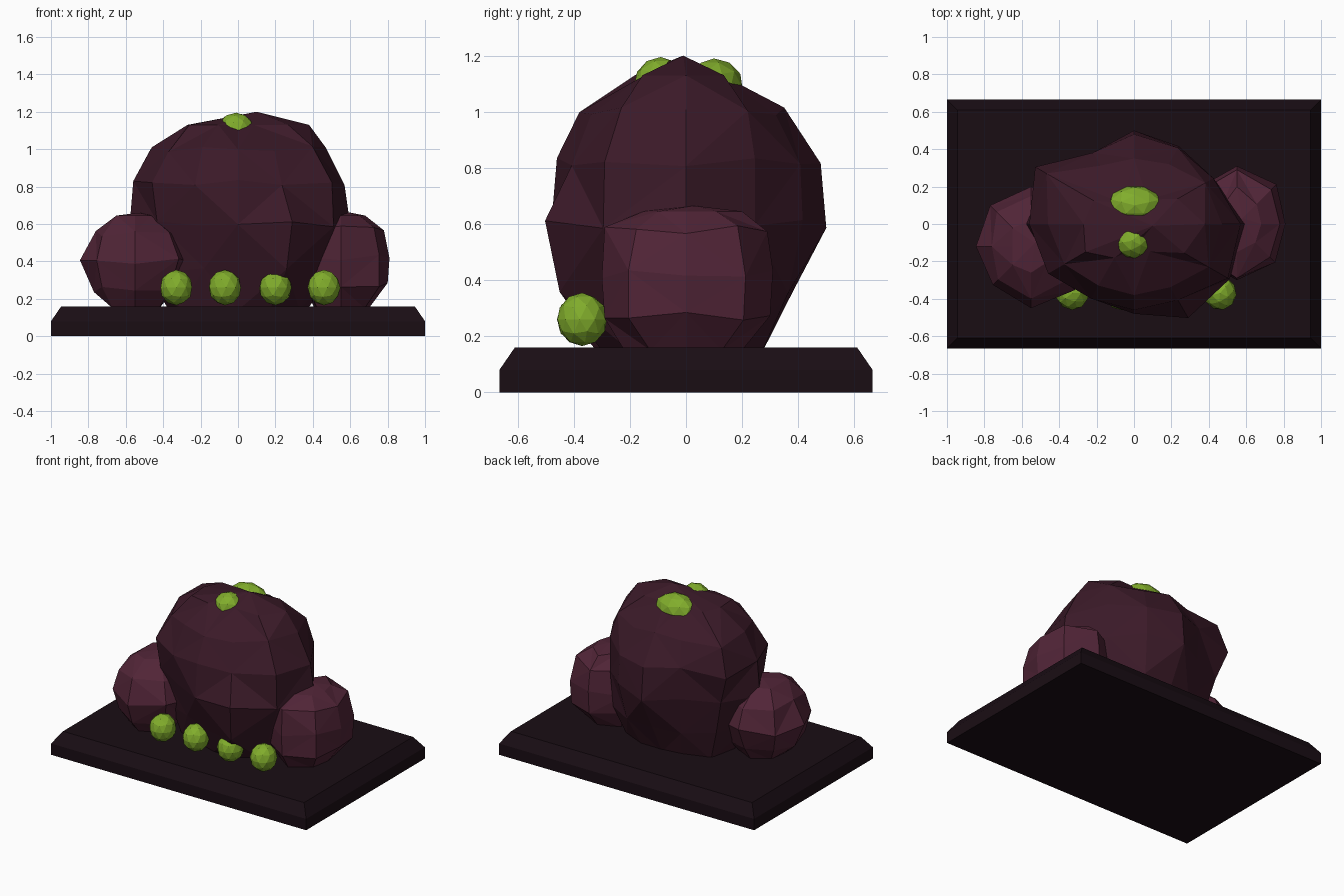
import bpy, bmesh, math
from mathutils import Matrix

if "Cube" in bpy.data.objects:
    bpy.data.objects.remove(bpy.data.objects["Cube"])


def material(name, rgb):
    m = bpy.data.materials.new(name)
    m.diffuse_color = (*rgb, 1)
    m.use_nodes = True
    m.node_tree.nodes["Principled BSDF"].inputs["Base Color"].default_value = m.diffuse_color
    return m


DARK = material("dark_soil", (0.010, 0.004, 0.007))
PLUM = material("plum_rock", (0.043, 0.010, 0.021))
ROSE = material("light_plum_rock", (0.082, 0.018, 0.038))
GREEN = material("green_moss", (0.22, 0.42, 0.025))


def finish(name, bm, mat):
    bmesh.ops.recalc_face_normals(bm, faces=bm.faces)
    me = bpy.data.meshes.new(name)
    bm.to_mesh(me)
    bm.free()
    me.materials.append(mat)
    ob = bpy.data.objects.new(name, me)
    bpy.context.collection.objects.link(ob)
    return ob


def rock(name, mat, centre, rows, top, wobble):
    """Faceted boulder: uneven rings of radii at heights, closed with a top point."""
    bm = bmesh.new()
    rings = []
    for k, (z, radii) in enumerate(rows):
        n = len(radii)
        w = wobble if 0 < k < len(rows) - 1 else 0
        rings.append([bm.verts.new((centre[0] + r * math.cos(math.tau * i / n),
                                    centre[1] + r * math.sin(math.tau * i / n),
                                    z + w * math.sin(i * 2.4 + k * 1.7)))
                      for i, r in enumerate(radii)])
    for k, (a, b) in enumerate(zip(rings, rings[1:])):
        for i in range(n):
            j = (i + 1) % n
            if (i + k) % 2:
                bm.faces.new((a[i], a[j], b[j]))
                bm.faces.new((a[i], b[j], b[i]))
            else:
                bm.faces.new((a[i], a[j], b[i]))
                bm.faces.new((a[j], b[j], b[i]))
    tip = bm.verts.new(top)
    for i in range(n):
        bm.faces.new((rings[-1][i], rings[-1][(i + 1) % n], tip))
    bm.faces.new(rings[0][::-1])
    return finish(name, bm, mat)


def ball(name, centre, size, turn):
    bm = bmesh.new()
    bmesh.ops.create_icosphere(bm, subdivisions=2, radius=1)
    m = (Matrix.Translation(centre) @ Matrix.Diagonal((*size, 1))
         @ Matrix.Rotation(turn, 4, 'Z'))
    bmesh.ops.transform(bm, matrix=m, verts=bm.verts)
    return finish(name, bm, GREEN)


# Bevelled ground slab
bm = bmesh.new()
levels = []
for z, inset in ((0, 0), (0.08, 0), (0.16, 0.055)):
    x, y = 1 - inset, 0.665 - inset
    levels.append([bm.verts.new((sx * x, sy * y, z))
                   for sx, sy in ((-1, -1), (1, -1), (1, 1), (-1, 1))])
for a, b in zip(levels, levels[1:]):
    for i in range(4):
        j = (i + 1) % 4
        bm.faces.new((a[i], a[j], b[j], b[i]))
bm.faces.new(levels[0][::-1])
bm.faces.new(levels[-1])
finish("ground_slab", bm, DARK)

# Large central boulder
rock("main_boulder", PLUM, (0, 0), [
    (0.14, (.37, .38, .31, .27, .29, .38, .37, .36, .28, .29, .34, .38)),
    (0.35, (.52, .47, .42, .38, .37, .46, .49, .43, .36, .37, .52, .48)),
    (0.60, (.60, .49, .48, .50, .43, .53, .58, .50, .42, .48, .58, .59)),
    (0.82, (.57, .49, .47, .48, .44, .61, .56, .53, .46, .46, .47, .58)),
    (1.00, (.47, .44, .37, .35, .36, .54, .46, .43, .38, .38, .39, .46)),
    (1.13, (.38, .27, .15, .11, .13, .25, .27, .30, .21, .13, .17, .31)),
], (0.1, -0.01, 1.2), 0.015)

# Side boulders
rock("left_boulder", ROSE, (-0.55, -0.12), [
    (0.15, (.13, .17, .18, .15, .12, .17, .20, .18)),
    (0.25, (.22, .25, .25, .25, .22, .25, .28, .26)),
    (0.40, (.30, .32, .32, .31, .295, .29, .33, .33)),
    (0.55, (.24, .25, .27, .26, .21, .25, .28, .26)),
    (0.645, (.10, .12, .14, .14, .10, .14, .14, .12)),
], (-0.53, -0.1, 0.66), 0.015)
rock("right_boulder", ROSE, (0.55, 0), [
    (0.15, (.15, .18, .20, .20, .13, .18, .22, .18)),
    (0.27, (.25, .29, .30, .26, .19, .26, .29, .29)),
    (0.42, (.26, .30, .31, .28, .19, .27, .30, .29)),
    (0.58, (.23, .26, .29, .26, .16, .24, .29, .25)),
    (0.645, (.13, .15, .20, .12, .08, .10, .15, .14)),
], (0.58, 0.03, 0.665), 0.015)

# Row of small green balls along the front
for i, x in enumerate((-0.33, -0.07, 0.2, 0.46)):
    ball(f"front_ball_{i + 1}", (x, -0.37, 0.26), (0.088, 0.09, 0.095), i * 0.7)

# Moss clumps sunk into the top
ball("top_moss_back", (0.005, 0.1, 1.09), (0.148, 0.105, 0.1), 0.3)
ball("top_moss_front", (-0.01, -0.09, 1.1), (0.1, 0.095, 0.095), 0.8)
